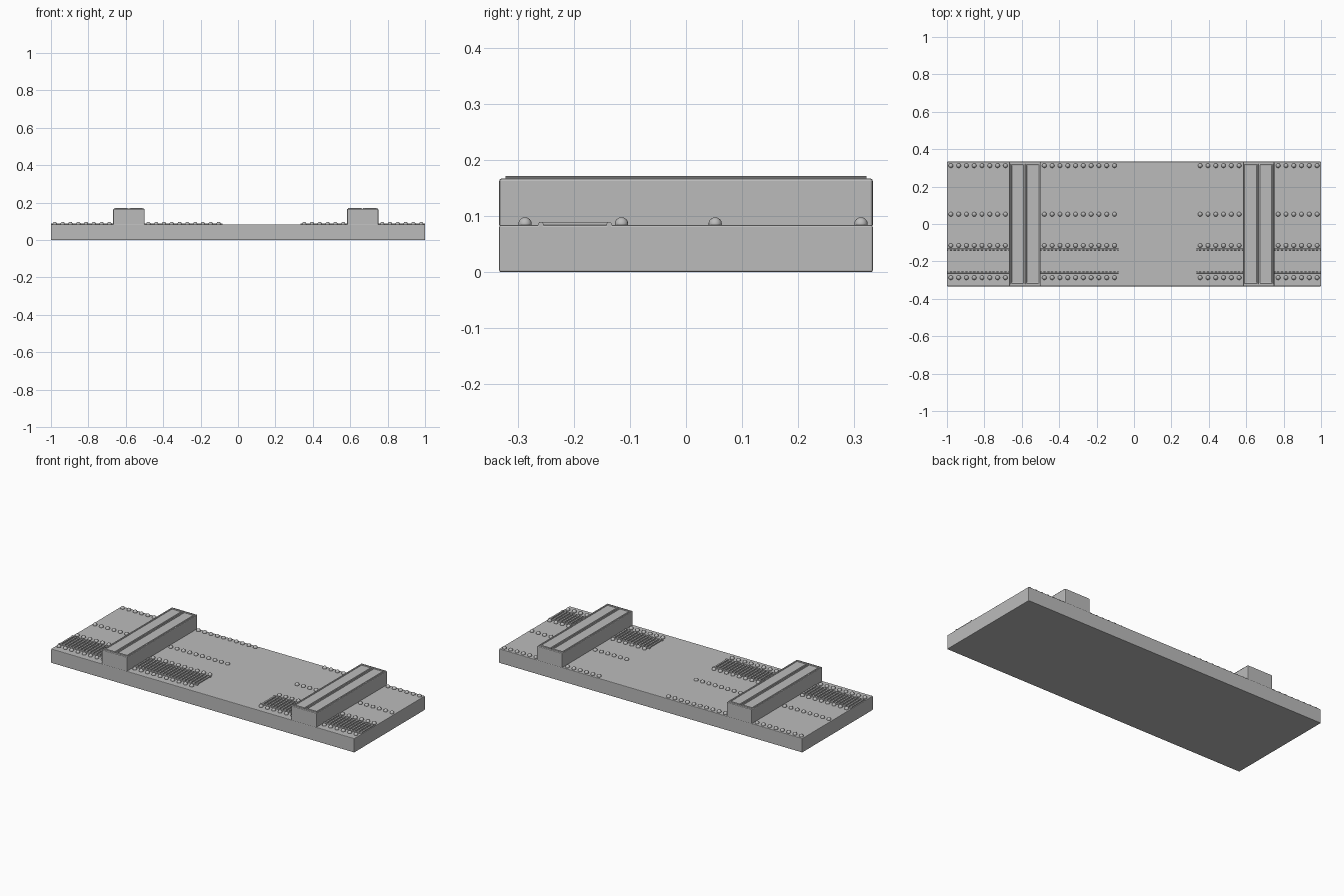
import bpy
import bmesh
from mathutils import Matrix, Vector

cube = bpy.data.objects.get("Cube")
if cube:
    bpy.data.objects.remove(cube, do_unlink=True)

grey = bpy.data.materials.new("plain grey")
grey.use_nodes = True
color = (0.5, 0.5, 0.5, 1)
grey.diffuse_color = color
grey.node_tree.nodes["Principled BSDF"].inputs["Base Color"].default_value = color

DECK_TOP = 0.084
BEAM_TOP = 0.167
BEAMS = [(-0.667, -0.5), (0.583, 0.75)]
SPANS = [(-1, -0.667), (-0.5, -0.083), (0.333, 0.583), (0.75, 1)]
PITCH = 1 / 24


def finish(name, bm, smooth=False, bevel=0):
    mesh = bpy.data.meshes.new(name)
    bm.to_mesh(mesh)
    bm.free()
    mesh.materials.append(grey)
    for face in mesh.polygons:
        face.use_smooth = smooth
    obj = bpy.data.objects.new(name, mesh)
    bpy.context.collection.objects.link(obj)
    if bevel:
        mod = obj.modifiers.new("edge bevel", "BEVEL")
        mod.width = bevel
        mod.segments = 2
    return obj


def add_box(bm, x, y, z):
    centre = [sum(r) / 2 for r in (x, y, z)]
    size = [r[1] - r[0] for r in (x, y, z)]
    matrix = Matrix.Translation(centre) @ Matrix.Diagonal((*size, 1))
    bmesh.ops.create_cube(bm, size=1, matrix=matrix)


def add_tube(bm, start, end, radius):
    a, b = Vector(start), Vector(end)
    turn = (b - a).to_track_quat("Z", "Y").to_matrix().to_4x4()
    bmesh.ops.create_cone(bm, cap_ends=True, segments=10, radius1=radius,
                          radius2=radius, depth=(b - a).length,
                          matrix=Matrix.Translation((a + b) / 2) @ turn)


# Deck slab
bm = bmesh.new()
add_box(bm, (-1, 1), (-0.333, 0.333), (0, DECK_TOP))
finish("deck", bm, bevel=0.003)

# Cross beams, each with two raised rectangular rims on top
for side, (x0, x1) in zip(("right", "left"), BEAMS):
    bm = bmesh.new()
    add_box(bm, (x0, x1), (-0.333, 0.333), (DECK_TOP - 0.004, BEAM_TOP))
    finish(side + "_beam", bm, bevel=0.004)
    bm = bmesh.new()
    mid = (x0 + x1) / 2
    for left, right in ((x0 + 0.009, mid - 0.006), (mid + 0.006, x1 - 0.009)):
        for x in (left, right):
            add_tube(bm, (x, -0.322, BEAM_TOP), (x, 0.322, BEAM_TOP), 0.005)
        for y in (-0.317, 0.317):
            add_tube(bm, (left, y, BEAM_TOP), (right, y, BEAM_TOP), 0.005)
    finish(side + "_beam_rims", bm, smooth=True)

# Rivet rows, half sunk in the deck
bm = bmesh.new()
for x0, x1 in SPANS:
    for i in range(round((x1 - x0) / PITCH)):
        for y in (-0.287, -0.115, 0.052, 0.312):
            place = Matrix.Translation((x0 + PITCH * (i + 0.5), y, DECK_TOP + 0.002))
            bmesh.ops.create_uvsphere(bm, u_segments=14, v_segments=8,
                                      radius=0.012, matrix=place)
finish("rivets", bm, smooth=True)

# Grilles: two long rails with pairs of cross bars between
bm = bmesh.new()
for x0, x1 in SPANS:
    for y in (-0.259, -0.137):
        add_tube(bm, (x0, y, DECK_TOP + 0.001), (x1, y, DECK_TOP + 0.001), 0.005)
    for i in range(round((x1 - x0) / PITCH)):
        for offset in (0.25, 0.75):
            x = x0 + PITCH * (i + offset)
            add_box(bm, (x - 0.005, x + 0.005), (-0.259, -0.137),
                    (DECK_TOP - 0.002, DECK_TOP + 0.006))
finish("grilles", bm)

for obj in bpy.context.collection.objects:
    obj.select_set(obj.name.endswith("rims") or obj.name == "grilles")
    if obj.select_get():
        bpy.context.view_layer.objects.active = obj
bpy.ops.object.shade_smooth_by_angle()
